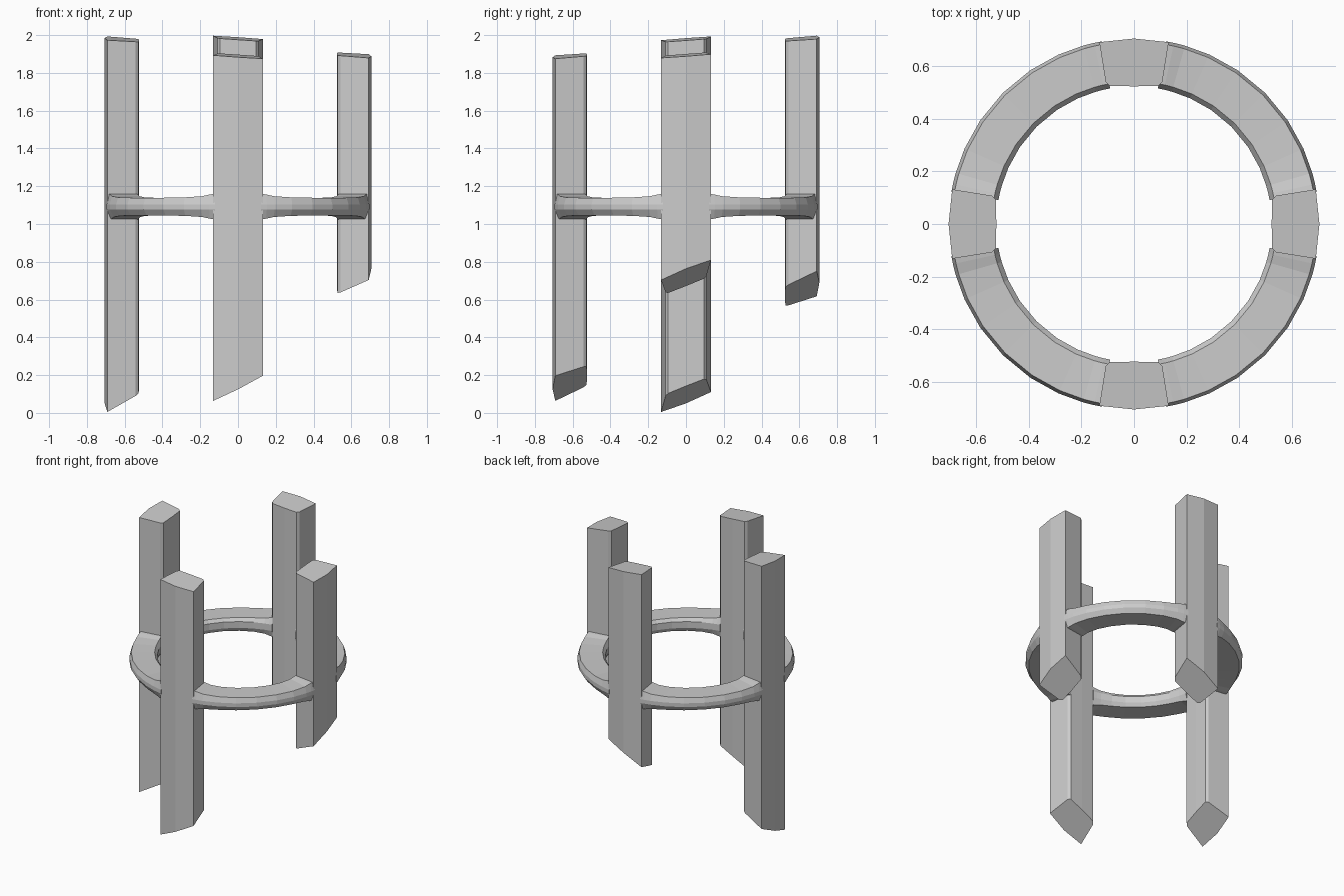
import bpy, bmesh
from math import sin, cos, radians

if "Cube" in bpy.data.objects:
    bpy.data.objects.remove(bpy.data.objects["Cube"])


def top_z(x, y):
    return 1.936 - 0.068 * x + 0.075 * y


def bottom_z(x, y):
    return 0.407 + 0.505 * x + 0.40 * y


def make_object(name, bm):
    bmesh.ops.recalc_face_normals(bm, faces=bm.faces)
    mesh = bpy.data.meshes.new(name)
    bm.to_mesh(mesh)
    bm.free()
    ob = bpy.data.objects.new(name, mesh)
    bpy.context.collection.objects.link(ob)


# Post section: faceted outer face, radial sides, chamfered inner corners
POST = [(0.692, -0.132), (0.706, 0), (0.692, 0.132),
        (0.542, 0.108), (0.526, 0.094), (0.524, 0), (0.526, -0.094), (0.542, -0.108)]


def post(name, angle):
    c, s = cos(radians(angle)), sin(radians(angle))
    pts = [(x * c - y * s, x * s + y * c) for x, y in POST]
    bm = bmesh.new()
    # Ends are cut by two slanted planes shared by all posts
    low = [bm.verts.new((x, y, bottom_z(x, y))) for x, y in pts]
    high = [bm.verts.new((x, y, top_z(x, y))) for x, y in pts]
    bm.faces.new(low[::-1])
    bm.faces.new(high)
    n = len(pts)
    for i in range(n):
        j = (i + 1) % n
        bm.faces.new((low[i], low[j], high[j], high[i]))
    make_object(name, bm)


# Half height of the ring along each quarter, flared where it meets the posts
SPAN = [(10, 0.068), (12.5, 0.064), (16, 0.055), (24, 0.049), (34, 0.047), (45, 0.046)]
SPAN += [(90 - a, h) for a, h in SPAN[-2::-1]]


def ring_span(name, start):
    bm = bmesh.new()
    rows = []
    for a, h in SPAN:
        t = radians(start + a)
        section = [(0.706, 0.012), (0.694, h), (0.542, h), (0.524, 0.025),
                   (0.524, -0.02), (0.538, -h), (0.685, -h), (0.706, -0.015)]
        rows.append([bm.verts.new((r * cos(t), r * sin(t), 1.092 + z)) for r, z in section])
    for a, b in zip(rows, rows[1:]):
        for i in range(len(a)):
            j = (i + 1) % len(a)
            bm.faces.new((a[i], a[j], b[j], b[i]))
    bm.faces.new(rows[0])
    bm.faces.new(rows[-1][::-1])
    make_object(name, bm)


for k, side in enumerate(("right", "back", "left", "front")):
    post(side + "_post", 90 * k)
    ring_span("ring_span_" + str(k + 1), 90 * k)
